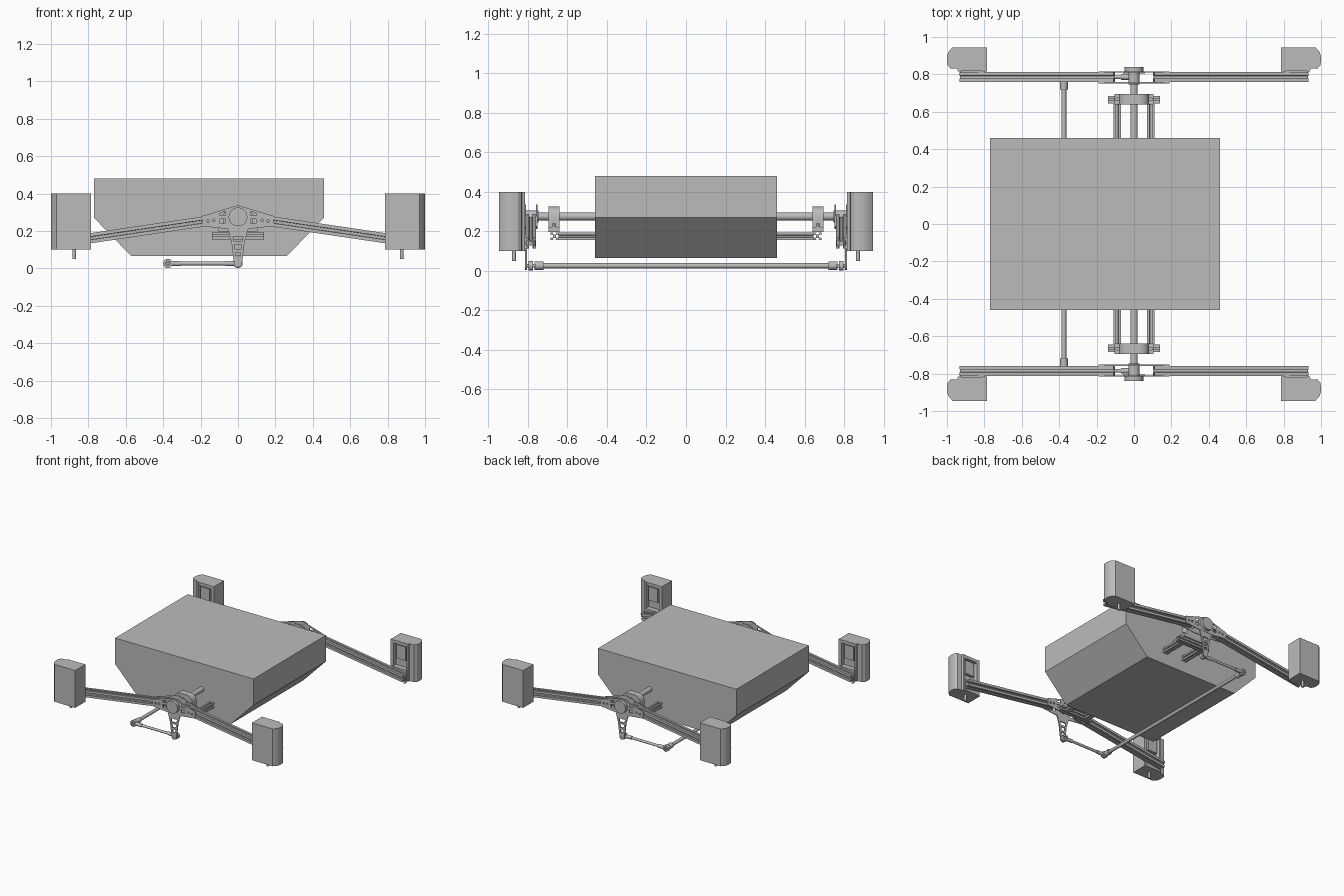
import bpy, bmesh
from math import sin, cos, pi, radians
from mathutils import Vector, Matrix

cube = bpy.data.objects.get("Cube")
if cube:
    bpy.data.objects.remove(cube, do_unlink=True)

grey = bpy.data.materials.new("plain_grey")
grey.use_nodes = True
grey.diffuse_color = (0.5, 0.5, 0.5, 1)
grey.node_tree.nodes["Principled BSDF"].inputs["Base Color"].default_value = (0.5, 0.5, 0.5, 1)


def part(name, start, end, loops, mirror=""):
    """Extrude an outline (further loops are holes) from start to end."""
    start, end = Vector(start), Vector(end)
    d = (end - start).normalized()
    u = Vector((0, 1, 0)) if abs(d.x) > 0.5 else Vector((1, 0, 0))
    v = d.cross(u)
    bm = bmesh.new()
    edges = []
    for loop in loops:
        vs = [bm.verts.new(start + u * a + v * b) for a, b in loop]
        if len(loops) == 1:
            bm.faces.new(vs)
        else:
            edges += [bm.edges.new((vs[i - 1], vs[i])) for i in range(len(vs))]
    if edges:
        bmesh.ops.triangle_fill(bm, use_beauty=True, edges=edges, normal=d)
    out = bmesh.ops.extrude_face_region(bm, geom=bm.faces[:], use_keep_orig=True)
    moved = [g for g in out["geom"] if isinstance(g, bmesh.types.BMVert)]
    bmesh.ops.translate(bm, verts=moved, vec=end - start)
    bmesh.ops.recalc_face_normals(bm, faces=bm.faces[:])
    for f in bm.faces:
        f.smooth = True
    for e in bm.edges:
        e.smooth = e.calc_face_angle(pi) < radians(30)
    mesh = bpy.data.meshes.new(name)
    bm.to_mesh(mesh)
    bm.free()
    mesh.materials.append(grey)
    ob = bpy.data.objects.new(name, mesh)
    bpy.context.collection.objects.link(ob)
    if mirror:
        m = ob.modifiers.new("mirror", "MIRROR")
        m.use_axis = ["x" in mirror, "y" in mirror, False]
        m.use_mirror_merge = False
    return ob


def ring(r, cx=0, cy=0, n=28):
    return [(cx + r * cos(2 * pi * i / n), cy + r * sin(2 * pi * i / n)) for i in range(n)]


def arc(r, cx, cy, a0, a1, n=8):
    return [(cx + r * cos(radians(a0 + (a1 - a0) * i / n)),
             cy + r * sin(radians(a0 + (a1 - a0) * i / n))) for i in range(n + 1)]


def rect(x0, x1, y0, y1):
    return [(x0, y0), (x1, y0), (x1, y1), (x0, y1)]


def flip(loop):
    return [(-x, y) for x, y in loop]


def slotted(h):
    """Square rail section with an undercut slot in each side."""
    side = [(1, -1), (1, -.3), (.78, -.3), (.78, -.58), (.4, -.25),
            (.4, .25), (.78, .58), (.78, .3), (1, .3)]
    pts = []
    for k in range(4):
        c, s = [(1, 0), (0, 1), (-1, 0), (0, -1)][k]
        pts += [(h * (x * c - y * s), h * (x * s + y * c)) for x, y in side]
    return pts


def box(name, x, y, z, mirror=""):
    return part(name, (0, 0, z[0]), (0, 0, z[1]), [rect(*x, *y)], mirror)


# Main body
part("body", (0, .46, 0), (0, -.46, 0),
     [[(-.77, .48), (-.77, .27), (-.57, .065), (.26, .065), (.46, .27), (.46, .48)]])

# Central tube, end flanges, frame rails and cross bars
HUB = .275
part("centre_tube", (0, .82, HUB), (0, -.82, HUB), [ring(.02)])
part("hub_flange", (0, .84, HUB), (0, .816, HUB), [ring(.05)], "y")
part("hub_collar", (0, .81, HUB), (0, .745, HUB), [ring(.03)], "y")
part("frame_rail", (.09, .645, .175), (.09, -.645, .175), [slotted(.02)], "x")
part("cross_bar", (-.14, .665, .175), (.14, .665, .175), [slotted(.02)], "y")

# Tube clamps
clamp = [(-.105, .197), (.105, .197), (.105, .222), (.08, .222), (.08, .28)]
clamp += arc(.05, .03, HUB, 10, 90) + arc(.05, -.03, HUB, 90, 170)
clamp += [(-.08, .28), (-.08, .222), (-.105, .222)]
part("tube_clamp", (0, .695, 0), (0, .64, 0), [clamp], "y")
part("clamp_bolt", (.09, .667, .22), (.09, .667, .24), [ring(.012, n=6)], "xy")

# Sloping slotted arms
part("arm", (.105, .785, .262), (.93, .785, .14), [slotted(.027)], "xy")

# Pivot plates with lightening holes
half = [(.19, .225), (.19, .28)]
outline = half + arc(.06, 0, HUB, 68, 112) + flip(half[::-1]) + [(-.07, .212), (.07, .212)]
holes = []
for hole in ([(.065, .285), (.1, .282), (.1, .292), (.07, .305)],
             [(.065, .265), (.1, .262), (.095, .24), (.07, .24)],
             ring(.007, .13, .257, 10), ring(.007, .16, .253, 10)):
    holes += [hole, flip(hole)]
for y in (.816, .758):
    part("pivot_plate", (0, y, 0), (0, y - .006, 0), [outline] + holes, "y")

# Rocker levers hanging under the pivots
lever = [(.058, .22), (-.058, .22), (-.035, .14)] + arc(.021, 0, .026, 185, 355) + [(.035, .14)]
slots = [[(-a, z0), (a, z0), (b, z1), (-b, z1)] for a, z0, b, z1 in
         ((.010, .062, .013, .085), (.015, .1, .019, .128), (.022, .143, .027, .17))]
part("rocker_lever", (0, .814, 0), (0, .805, 0), [lever, ring(.008, 0, .026, 12)] + slots, "y")

# Link rods and their ball ends
LINK_X, LINK_Z, LINK_Y = -.375, .026, .785
part("link_rod", (LINK_X + .03, LINK_Y, LINK_Z), (-.025, LINK_Y, LINK_Z), [ring(.01)], "y")
for x0, x1 in ((LINK_X + .02, LINK_X + .07), (-.07, -.015)):
    part("link_collar", (x0, LINK_Y, LINK_Z), (x1, LINK_Y, LINK_Z), [ring(.014, n=16)], "y")
for x in (LINK_X, 0):
    part("link_eye", (x, LINK_Y + .012, LINK_Z), (x, LINK_Y - .012, LINK_Z),
         [ring(.025), ring(.012)], "y")
    part("link_pin", (x, .812, LINK_Z), (x, .76, LINK_Z), [ring(.009, n=16)], "y")

# Long torsion rod along the underside
part("torsion_rod", (LINK_X, .74, LINK_Z), (LINK_X, -.74, LINK_Z), [ring(.013)])
part("torsion_rod_collar", (LINK_X, .765, LINK_Z), (LINK_X, .72, LINK_Z), [ring(.021)], "y")

# Corner housings, open towards the arm
shell = [(.785, .945), (.785, .815), (.81, .815), (.81, .85), (.925, .85), (.925, .815),
         (.94, .815), (.945, .83), (.982, .832), (.997, .85), (1.0, .87), (1.0, .895),
         (.992, .92), (.97, .945)]
part("corner_housing", (0, 0, .1), (0, 0, .4), [shell], "xy")
box("housing_cap", (.8, .93), (.817, .86), (.375, .4), "xy")
box("motor_block", (.83, .91), (.825, .86), (.255, .365), "xy")
box("motor_mount", (.8, .93), (.808, .86), (.1, .19), "xy")
part("output_shaft", (.875, .87, .11), (.875, .87, .05), [ring(.01, n=16)], "xy")
